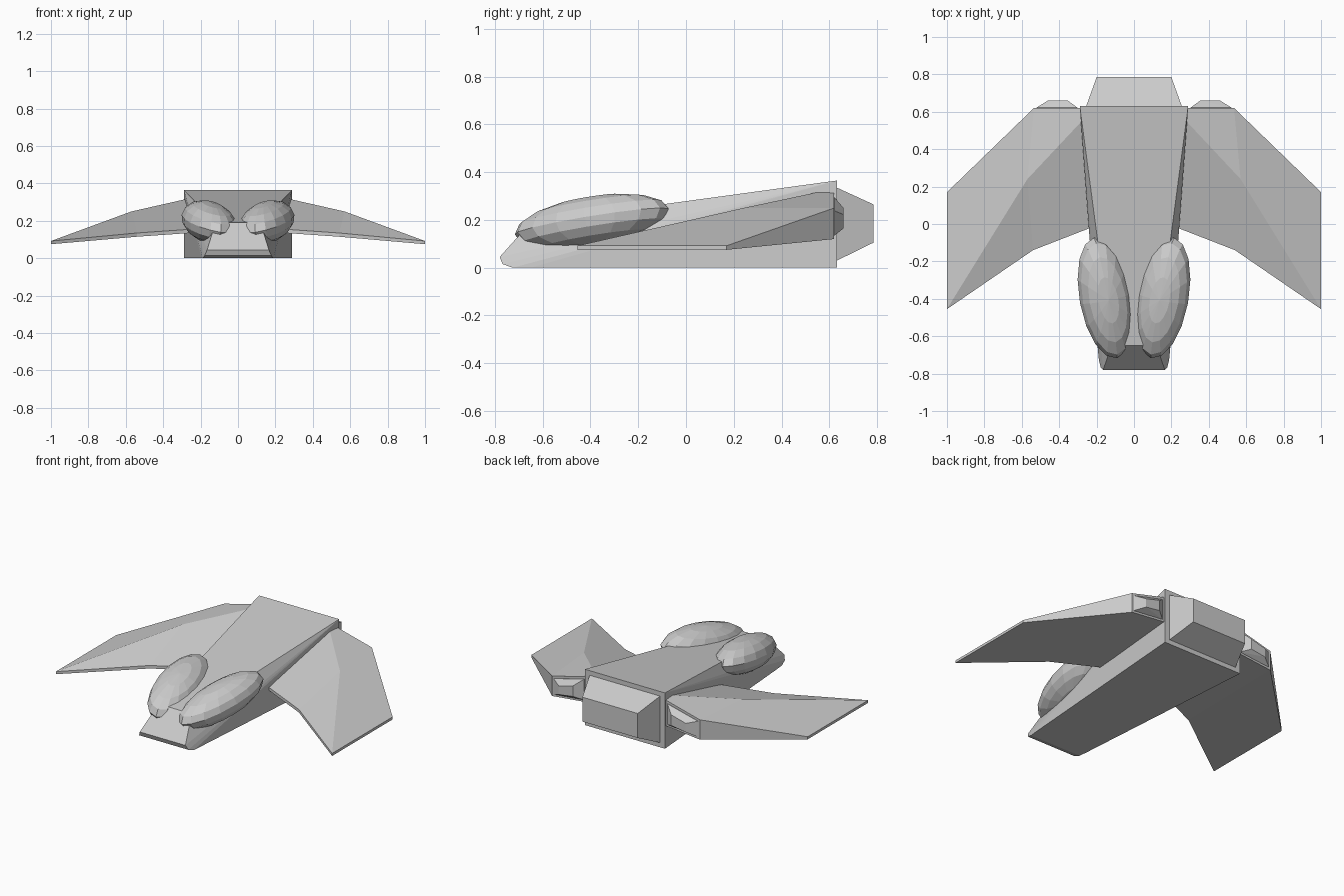
import bpy, bmesh
from math import radians

if "Cube" in bpy.data.objects:
    bpy.data.objects.remove(bpy.data.objects["Cube"])


def finish(name, bm):
    bmesh.ops.recalc_face_normals(bm, faces=bm.faces)
    mesh = bpy.data.meshes.new(name)
    bm.to_mesh(mesh)
    bm.free()
    ob = bpy.data.objects.new(name, mesh)
    bpy.context.collection.objects.link(ob)
    return ob


def hull(name, points):
    """Convex faceted block around a few corner points."""
    bm = bmesh.new()
    for p in points:
        bm.verts.new(p)
    bmesh.ops.convex_hull(bm, input=bm.verts)
    bmesh.ops.dissolve_limit(bm, angle_limit=radians(0.5), verts=bm.verts, edges=bm.edges)
    return finish(name, bm)


def both_sides(points):
    return [(s * x, y, z) for x, y, z in points for s in (1, -1)]


# Wedge fuselage with blunt nose (half width, y, z)
hull("fuselage", both_sides([
    (0.29, 0.632, 0), (0.29, 0.632, 0.365),
    (0.12, -0.65, 0.19), (0.195, -0.65, 0),
    (0.165, -0.78, 0.045), (0.178, -0.768, 0.015), (0.188, -0.725, 0)]))

# Main engine block at the rear
hull("main_engine", both_sides([
    (0.255, 0.62, 0.03), (0.255, 0.62, 0.335),
    (0.255, 0.632, 0.03), (0.255, 0.632, 0.335),
    (0.2, 0.785, 0.105), (0.2, 0.785, 0.265)]))

# Wing: upper outline A-F, crease points G-H, then lower outline
upper = [(0.18, 0.0, 0.16), (0.54, -0.14, 0.135), (1, -0.455, 0.092),
         (1, 0.17, 0.092), (0.535, 0.62, 0.25), (0.27, 0.62, 0.318),
         (0.27, 0.56, 0.318), (0.57, 0.24, 0.25)]
lower = [(0.18, 0.0, 0.14), (0.54, -0.14, 0.115), (1, -0.455, 0.075),
         (1, 0.17, 0.075), (0.535, 0.62, 0.12), (0.27, 0.62, 0.147)]
wing_faces = [(0, 1, 7, 6), (1, 2, 7), (2, 3, 4, 7), (7, 4, 5, 6),
              (8, 13, 12, 9), (9, 12, 11, 10),
              (0, 6, 5, 13, 8)] + [(i, i + 1, i + 9, i + 8) for i in range(5)]

# Small engine block set in the wing's rear face (x, z corners)
base = [(0.302, 0.157), (0.522, 0.135), (0.522, 0.238), (0.302, 0.293)]
tip = [(0.355, 0.18), (0.46, 0.165), (0.46, 0.222), (0.355, 0.25)]

for side, s in (("right", 1), ("left", -1)):
    bm = bmesh.new()
    vs = [bm.verts.new((s * x, y, z)) for x, y, z in upper + lower]
    for f in wing_faces:
        bm.faces.new([vs[i] for i in f])
    finish(side + "_wing", bm)

    hull(side + "_wing_engine",
         [(s * x, y, z) for y in (0.61, 0.622) for x, z in base] +
         [(s * x, 0.66, z) for x, z in tip])

    # Faceted bulging canopy, nose down and toed in
    bm = bmesh.new()
    bmesh.ops.create_uvsphere(bm, u_segments=16, v_segments=8, radius=1)
    pod = finish(side + "_canopy", bm)
    pod.scale = (0.14, 0.332, 0.105)
    pod.rotation_euler = (radians(9.5), radians(-8 * s), radians(-12 * s))
    pod.location = (s * 0.153, -0.395, 0.193)
